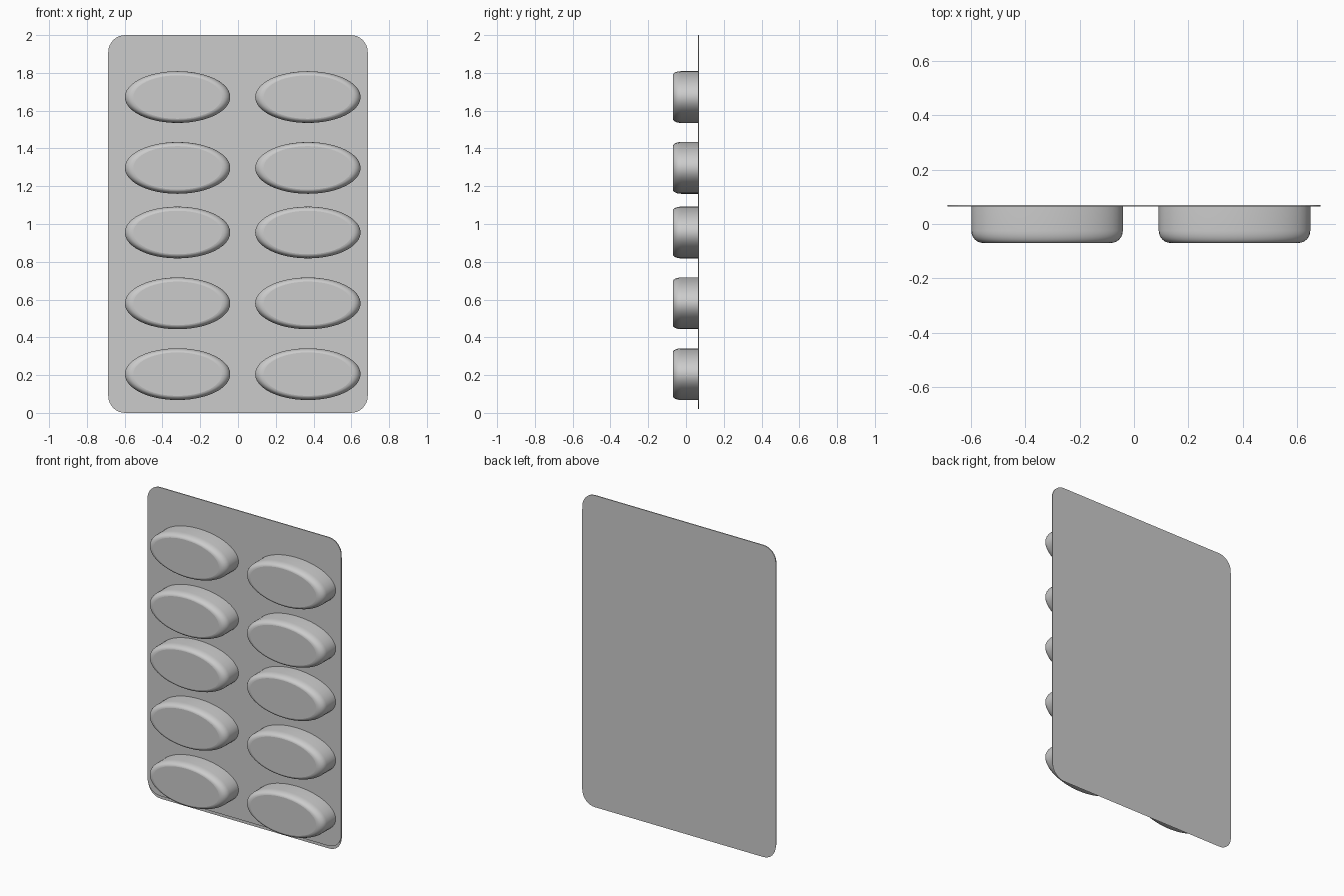
import bpy, bmesh, math

if "Cube" in bpy.data.objects:
    bpy.data.objects.remove(bpy.data.objects["Cube"])

W, R = 0.687, 0.09          # half width and corner radius of the card
BACK = 0.071


def new_object(name, bm):
    bmesh.ops.recalc_face_normals(bm, faces=bm.faces)
    me = bpy.data.meshes.new(name)
    bm.to_mesh(me)
    bm.free()
    ob = bpy.data.objects.new(name, me)
    bpy.context.collection.objects.link(ob)
    return ob


def rounded_sheet(name, z0, z1, y, thick=0.0):
    """Rounded rectangle in the xz plane, extruded towards the back."""
    bm = bmesh.new()
    verts = []
    corners = [(W - R, z1 - R), (R - W, z1 - R), (R - W, z0 + R), (W - R, z0 + R)]
    for k, (cx, cz) in enumerate(corners):
        for i in range(9):
            a = math.pi / 2 * (k + i / 8)
            verts.append(bm.verts.new((cx + R * math.cos(a), y, cz + R * math.sin(a))))
    face = bm.faces.new(verts)
    if thick:
        ext = bmesh.ops.extrude_face_region(bm, geom=[face], use_keep_orig=True)
        moved = [g for g in ext["geom"] if isinstance(g, bmesh.types.BMVert)]
        bmesh.ops.translate(bm, verts=moved, vec=(0, thick, 0))
    return new_object(name, bm)


def pocket_mesh(sides=48, rx=0.279, rz=0.137, rim=0.066, front=-0.07):
    """Oval blister with a rounded front edge, open where it meets the card."""
    depth, inset = 0.045, 0.16
    profile = [(1.0, rim)]
    for i in range(7):
        t = math.pi / 2 * i / 6
        profile.append((1 - inset * (1 - math.cos(t)), front + depth * (1 - math.sin(t))))
    bm = bmesh.new()
    rings = [[bm.verts.new((rx * s * math.cos(2 * math.pi * j / sides), y,
                            rz * s * math.sin(2 * math.pi * j / sides)))
              for j in range(sides)] for s, y in profile]
    for a, b in zip(rings, rings[1:]):
        for j in range(sides):
            k = (j + 1) % sides
            bm.faces.new((a[j], a[k], b[k], b[j]))
    cap = bm.faces.new(rings[-1])
    # an open shell: orient every face outward from the cap
    bmesh.ops.recalc_face_normals(bm, faces=bm.faces)
    cap.normal_update()
    if cap.normal.y > 0:
        bmesh.ops.reverse_faces(bm, faces=bm.faces)
    me = bpy.data.meshes.new("pocket")
    bm.to_mesh(me)
    bm.free()
    for p in me.polygons:
        p.use_smooth = len(p.vertices) == 4
    return me


# Front card and the thin backing foil, slipped slightly downward
rounded_sheet("front_card", 0.02, 2.0, 0.064, 0.006)
foil = rounded_sheet("backing_foil", 0.0, 1.98, BACK)
if foil.data.polygons[0].normal.y < 0:
    foil.data.flip_normals()

# Two columns of five oval pockets
mesh = pocket_mesh()
for col, x in (("left", -0.32), ("right", 0.37)):
    for row, z in enumerate((0.205, 0.58, 0.955, 1.297, 1.672)):
        ob = bpy.data.objects.new(f"pocket_{col}_{row + 1}", mesh)
        ob.location = (x, 0, z)
        bpy.context.collection.objects.link(ob)
